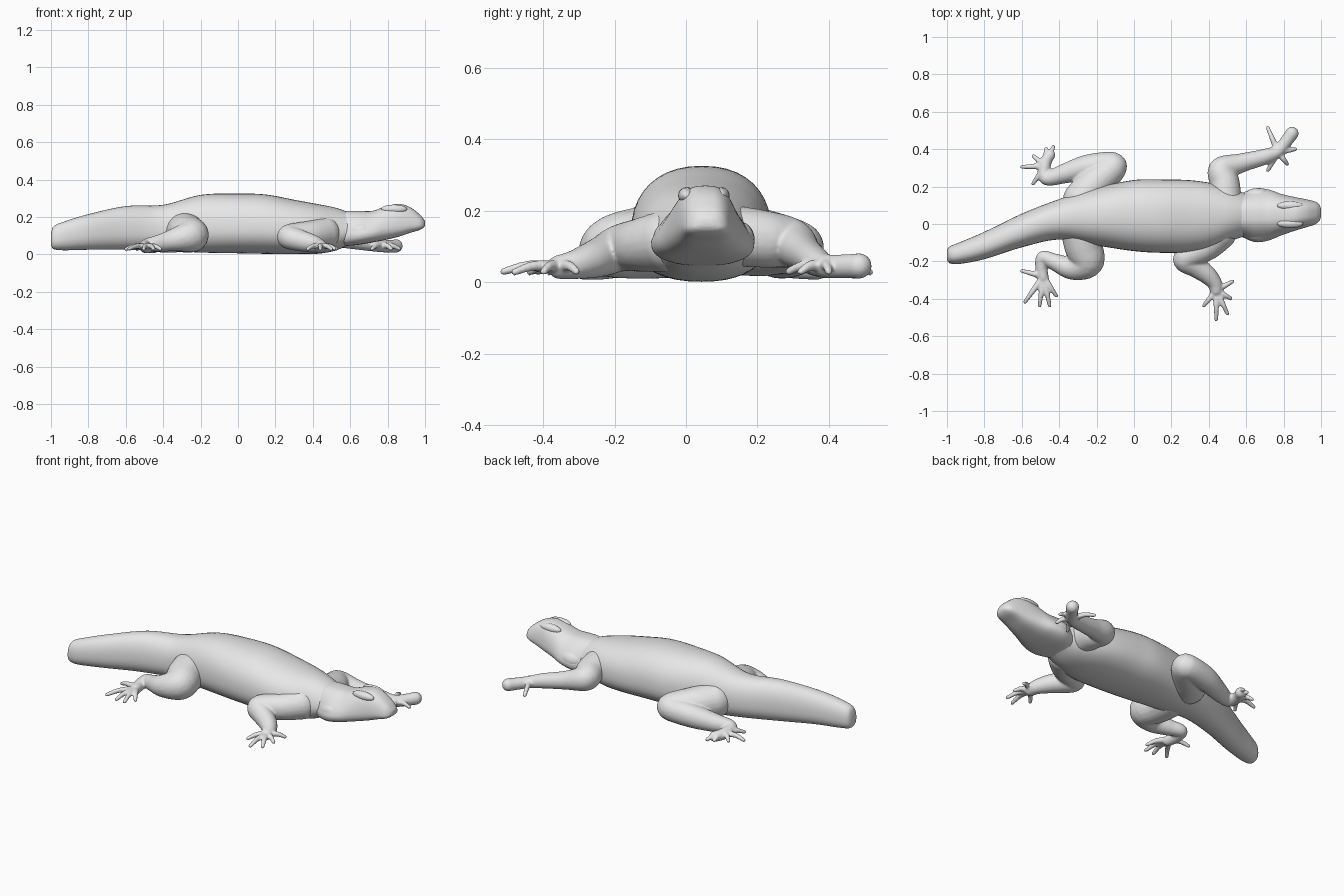
import bpy, bmesh, math
from mathutils import Vector, Matrix

cube = bpy.data.objects.get("Cube")
if cube:
    bpy.data.objects.remove(cube, do_unlink=True)

skin = bpy.data.materials.new("pale grey skin")
skin.use_nodes = True
grey = (0.8, 0.8, 0.8, 1.0)
skin.diffuse_color = grey
skin.node_tree.nodes["Principled BSDF"].inputs["Base Color"].default_value = grey


def spline(points, steps):
    """Catmull-Rom samples through tuples of any length."""
    pts = [Vector(p) for p in points]
    pts = [pts[0]] + pts + [pts[-1]]
    out = []
    for a, b, c, d in zip(pts, pts[1:], pts[2:], pts[3:]):
        for i in range(steps):
            t = i / steps
            out.append(b + (c - a) * (t / 2) + (a * 2 - b * 5 + c * 4 - d) * (t * t / 2)
                       + (b * 3 - a - c * 3 + d) * (t ** 3 / 2))
    return out + [pts[-1]]


def make_object(name, bm):
    bmesh.ops.recalc_face_normals(bm, faces=bm.faces)
    for f in bm.faces:
        f.smooth = True
    mesh = bpy.data.meshes.new(name)
    bm.to_mesh(mesh)
    bm.free()
    mesh.materials.append(skin)
    obj = bpy.data.objects.new(name, mesh)
    bpy.context.collection.objects.link(obj)
    return obj


def loft(name, sections, power, belly, sides=40):
    """Skin sections of (x, centre y, half width, bottom, top, top narrowing)."""
    bm = bmesh.new()
    rings = []
    for x, cy, half, low, high, narrow in spline(sections, 6):
        mid = low + belly * (high - low)
        ring = []
        for i in range(sides):
            a = math.tau * i / sides
            c = math.copysign(abs(math.cos(a)) ** power, math.cos(a))
            s = math.copysign(abs(math.sin(a)) ** power, math.sin(a))
            width = half * (1 - narrow * max(s, 0))
            z = mid + s * ((high - mid) if s > 0 else (mid - low))
            ring.append(bm.verts.new((x, cy + width * c, z)))
        rings.append(ring)
    for r, q in zip(rings, rings[1:]):
        for i in range(sides):
            j = (i + 1) % sides
            bm.faces.new((r[i], r[j], q[j], q[i]))
    bm.faces.new(rings[0])
    bm.faces.new(rings[-1])
    return make_object(name, bm)


def add_chain(bm, points, spacing, detail):
    """Overlapping balls along a path of (x, y, z, radius)."""
    last = None
    for p in spline(points, 24):
        if last is None or (p.xyz - last).length > spacing * p.w:
            last = p.xyz.copy()
            bmesh.ops.create_icosphere(bm, subdivisions=detail, radius=p.w,
                                       matrix=Matrix.Translation(last))


def limb(name, path, palm, toes):
    """A bent leg with splayed toes, fused into one smooth surface."""
    bm = bmesh.new()
    add_chain(bm, path, 0.15, 3)
    root = Vector(palm)
    for tip in toes:
        end = Vector((tip[0], tip[1], 0.028))
        knuckle = root.lerp(end, 0.55) + Vector((0, 0, 0.012))
        add_chain(bm, [(*root, 0.02), (*knuckle, 0.015), (*end, 0.011)], 0.35, 2)
    obj = make_object(name, bm)
    remesh = obj.modifiers.new("fuse", 'REMESH')
    remesh.mode = 'VOXEL'
    remesh.voxel_size = 0.006
    remesh.use_smooth_shade = True
    relax = obj.modifiers.new("relax", 'SMOOTH')
    relax.factor = 0.5
    relax.iterations = 5


# Trunk and thick blunt tail
loft("trunk_and_tail", [
    (-1.0, -.165, .025, .05, .11, 0),
    (-.985, -.165, .045, .028, .15, 0),
    (-.93, -.155, .058, .022, .175, 0),
    (-.8, -.115, .073, .025, .215, 0),
    (-.6, -.035, .09, .025, .258, 0),
    (-.4, .025, .108, .02, .265, 0),
    (-.2, .04, .155, .01, .318, 0),
    (0, .045, .19, .006, .325, 0),
    (.15, .042, .196, .003, .32, 0),
    (.3, .042, .192, .001, .292, 0),
    (.42, .045, .172, .003, .27, 0),
    (.52, .05, .14, .02, .25, .1),
    (.6, .05, .112, .055, .222, .2)], 0.88, 0.42)

# Wedge-shaped head: wide jaw, raised crown, blunt snout
loft("head", [
    (.55, .05, .105, .05, .222, .2),
    (.585, .048, .121, .046, .232, .3),
    (.65, .047, .144, .052, .232, .4),
    (.72, .048, .136, .064, .233, .4),
    (.79, .05, .11, .078, .257, .28),
    (.86, .054, .09, .095, .27, .2),
    (.92, .057, .075, .115, .252, .2),
    (.97, .059, .06, .13, .215, .2),
    (.992, .06, .042, .143, .19, .2),
    (1.0, .06, .02, .155, .178, .2)], 0.68, 0.35)

# Low brow ridges and jaw bulges, mirrored about the head's midline
for name, x, off, z, size in (("brow", .835, .048, .242, (.07, .024, .024)),
                              ("jaw_bulge", .66, .097, .12, (.07, .045, .05))):
    for side, word in ((1, "rear"), (-1, "front")):
        bm = bmesh.new()
        place = Matrix.Translation((x, .05 + side * off, z)) @ Matrix.Diagonal((*size, 1))
        bmesh.ops.create_uvsphere(bm, u_segments=20, v_segments=12, radius=1, matrix=place)
        make_object(f"{name}_{word}", bm)

# Legs on the front (-y) side
limb("fore_leg_front",
     [(.46, -.05, .115, .088), (.39, -.12, .105, .076), (.275, -.185, .095, .066),
      (.33, -.228, .075, .058), (.39, -.27, .06, .05), (.43, -.315, .048, .04),
      (.44, -.355, .042, .034)],
     (.44, -.355, .04),
     [(.53, -.305), (.52, -.4), (.5, -.48), (.44, -.515), (.372, -.438)])
limb("hind_leg_front",
     [(-.285, -.03, .12, .108), (-.27, -.12, .11, .102), (-.25, -.2, .1, .088),
      (-.33, -.235, .08, .063), (-.42, -.205, .06, .046), (-.485, -.18, .05, .036),
      (-.495, -.23, .04, .033), (-.485, -.29, .036, .03)],
     (-.485, -.28, .038),
     [(-.6, -.25), (-.585, -.42), (-.505, -.44), (-.45, -.44), (-.415, -.385)])

# Legs on the rear (+y) side
limb("fore_leg_rear",
     [(.49, .13, .13, .086), (.485, .22, .12, .08), (.47, .29, .11, .07),
      (.57, .325, .085, .052), (.7, .36, .06, .042), (.77, .39, .045, .034),
      (.82, .45, .044, .034), (.845, .485, .045, .036)],
     (.77, .385, .042),
     [(.715, .515), (.715, .285), (.82, .32), (.865, .4)])
limb("hind_leg_rear",
     [(-.28, .13, .12, .1), (-.21, .215, .11, .094), (-.11, .31, .1, .072),
      (-.24, .305, .085, .068), (-.37, .27, .062, .053), (-.47, .245, .05, .036),
      (-.475, .32, .04, .032), (-.45, .37, .036, .03)],
     (-.475, .31, .038),
     [(-.6, .305), (-.54, .365), (-.54, .215), (-.43, .415), (-.47, .405)])
